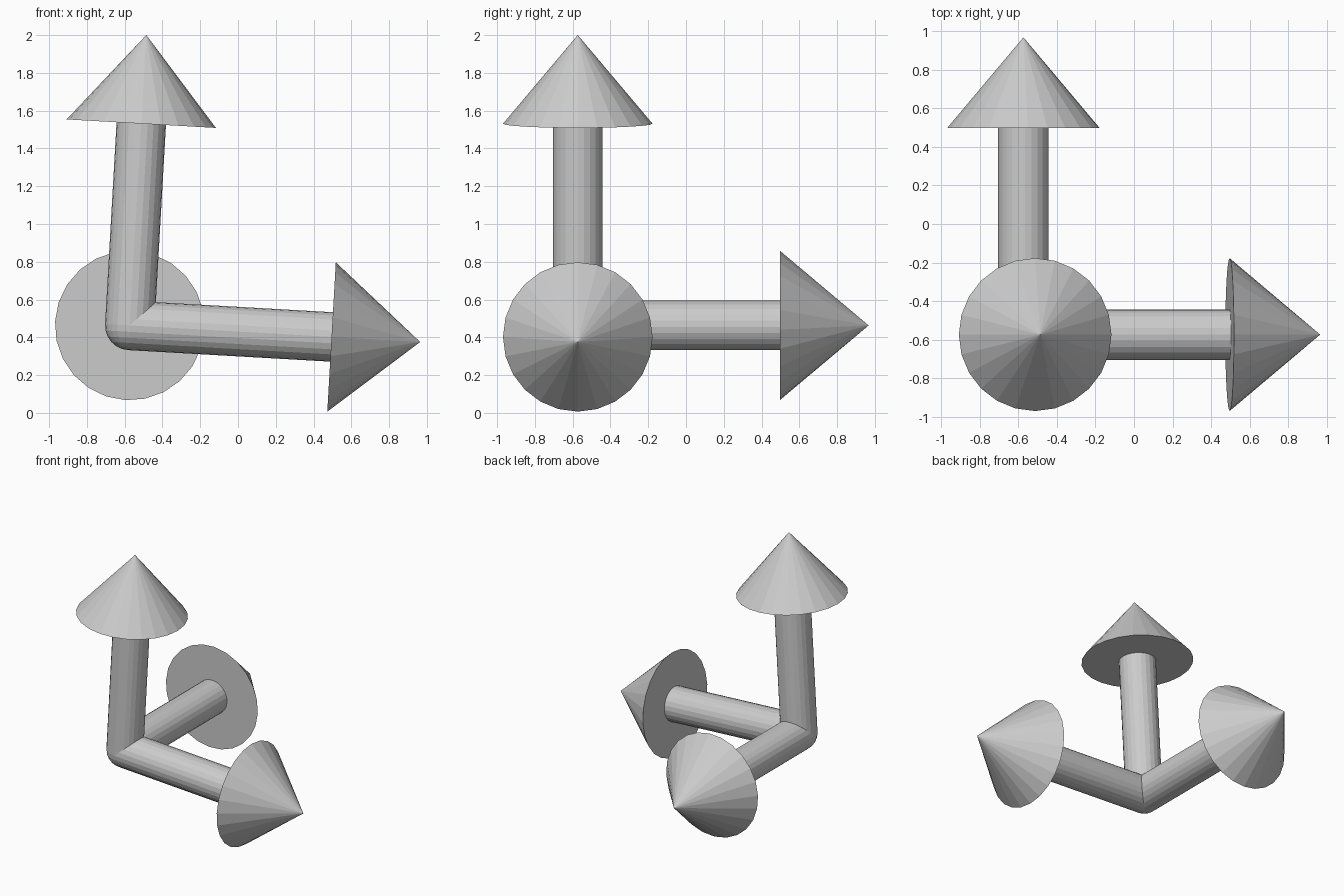
import bpy
from math import radians
from mathutils import Matrix, Vector

if "Cube" in bpy.data.objects:
    bpy.data.objects.remove(bpy.data.objects["Cube"])

CORNER = Vector((-0.573, -0.573, 0.463))
TILT = Matrix.Rotation(radians(3.26), 4, 'Y')   # whole gizmo leans slightly about y
SHAFT_R, HEAD_R = 0.131, 0.396
SHAFT_LEN, TIP = 1.07, 1.54
SIDES = 24


def place(obj, name, axis, distance):
    """Name a z-aligned primitive and lay it along one arrow axis."""
    obj.name = name
    turn = Vector((0, 0, 1)).rotation_difference(Vector(axis)).to_matrix().to_4x4()
    obj.matrix_world = (Matrix.Translation(CORNER) @ TILT @ turn
                        @ Matrix.Translation((0, 0, distance)))


def arrow(label, axis):
    # Shaft from the corner to the base of the head
    bpy.ops.mesh.primitive_cylinder_add(vertices=SIDES, radius=SHAFT_R, depth=SHAFT_LEN)
    shaft = bpy.context.object
    place(shaft, label + "_shaft", axis, SHAFT_LEN / 2)
    # Cone head with a flat base
    bpy.ops.mesh.primitive_cone_add(vertices=SIDES, radius1=HEAD_R, radius2=0,
                                    depth=TIP - SHAFT_LEN)
    place(bpy.context.object, label + "_head", axis, (TIP + SHAFT_LEN) / 2)


arrow("side_arrow", (1, 0, 0))
arrow("back_arrow", (0, 1, 0))
arrow("up_arrow", (0, 0, 1))

# Rounded joint where the three shafts meet
bpy.ops.mesh.primitive_uv_sphere_add(segments=SIDES, ring_count=12, radius=SHAFT_R)
place(bpy.context.object, "corner_joint", (0, 0, 1), 0)
